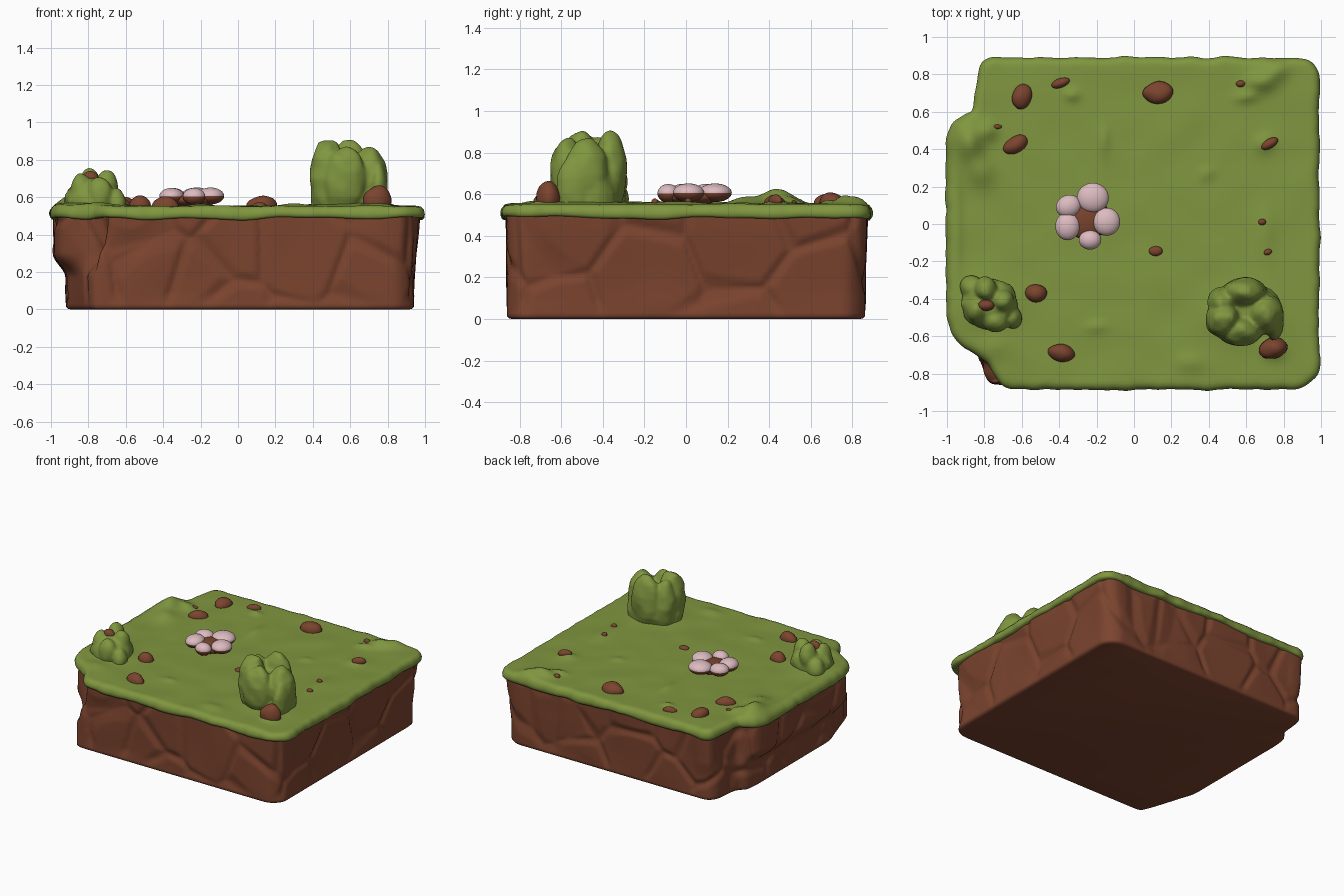
import bpy, bmesh, math
from mathutils import Vector, Matrix, noise

if "Cube" in bpy.data.objects:
    bpy.data.objects.remove(bpy.data.objects["Cube"])


def material(name, rgb):
    m = bpy.data.materials.new(name)
    m.diffuse_color = (*rgb, 1)
    m.use_nodes = True
    m.node_tree.nodes["Principled BSDF"].inputs["Base Color"].default_value = m.diffuse_color
    return m


GREEN = material("grass green", (0.215, 0.305, 0.05))
BROWN = material("earth brown", (0.20, 0.058, 0.028))
PINK = material("petal pink", (0.72, 0.50, 0.53))


def finish(name, bm, *mats):
    bmesh.ops.recalc_face_normals(bm, faces=bm.faces)
    for f in bm.faces:
        f.smooth = True
    me = bpy.data.meshes.new(name)
    bm.to_mesh(me)
    bm.free()
    for m in mats:
        me.materials.append(m)
    ob = bpy.data.objects.new(name, me)
    bpy.context.collection.objects.link(ob)
    return ob


def smoothstep(a, b, v):
    t = min(1, max(0, (v - a) / (b - a)))
    return t * t * (3 - 2 * t)


# Matching bottom and top outlines of the block, counter-clockwise
BOTTOM = [(-.77, -.86), (.86, -.86), (.94, -.79), (.94, .79), (.86, .86), (-.78, .86), (-.83, .80),
          (-.85, .60), (-.91, .55), (-.92, .45), (-.92, -.44), (-.88, -.55), (-.80, -.80)]
TOP = [(-.69, -.865), (.89, -.865), (.97, -.79), (.97, .81), (.91, .87), (-.80, .87), (-.82, .80),
       (-.835, .58), (-.95, .555), (-.985, .48), (-.985, -.48), (-.955, -.60), (-.74, -.76)]


def resample(poly):
    pts = []
    for i in range(len(poly)):
        a, b = Vector(TOP[i]), Vector(TOP[(i + 1) % len(TOP)])
        n = max(2, round((b - a).length / 0.016))
        p, q = Vector(poly[i]), Vector(poly[(i + 1) % len(poly)])
        pts += [p.lerp(q, k / n) for k in range(n)]
    for _ in range(8):
        pts = [(pts[i - 1] + pts[i] * 2 + pts[(i + 1) % len(pts)]) / 4 for i in range(len(pts))]
    return pts


low, top = resample(BOTTOM), resample(TOP)
N = len(top)


def normals(pts):
    out = []
    for i in range(N):
        t = (pts[(i + 2) % N] - pts[i - 2]).normalized()
        out.append(Vector((t.y, -t.x)))
    return out


def bridge(bm, rings):
    for a, b in zip(rings, rings[1:]):
        for i in range(N):
            j = (i + 1) % N
            bm.faces.new((a[i], a[j], b[j], b[i]))


# Dirt block with bulges and shallow cracks
def crack(p):
    d, _ = noise.voronoi(p * 2.6)
    return noise.noise(p * 4) * 0.010 - 0.018 * max(0, 1 - (d[1] - d[0]) / 0.14)


bm = bmesh.new()
norm = normals(top)
rings = []
for z, inset in [(0, .025), (.004, .01), (.014, 0)] + [(.03 + .48 * k / 32, 0) for k in range(33)]:
    ring = []
    for i in range(N):
        left = top[i].x < -0.7
        t = smoothstep(.17, .30, z) if left else smoothstep(.1, .55, z)
        p = low[i].lerp(top[i], t)
        d = crack(Vector((p.x, p.y, z * 0.8))) * smoothstep(0, .1, z) - inset
        p = p + norm[i] * d
        ring.append(bm.verts.new((p.x, p.y, z)))
    rings.append(ring)
bridge(bm, rings)
bm.faces.new(rings[0])
bm.faces.new(rings[-1])
finish("dirt_block", bm, BROWN)

# Grass cap: rolled rim, then rings running in to the middle
# Mounds as x, y, radius x, radius y, height
MOUNDS = [(-.88, .44, .07, .10, .075), (-.82, .28, .07, .08, .03), (-.78, .50, .05, .05, .03),
          (.68, .76, .08, .05, .04), (.76, .82, .06, .05, .03), (.60, .68, .06, .03, .02),
          (-.78, -.43, .16, .16, .03), (.62, -.50, .17, .15, .025), (.74, -.67, .06, .05, .03),
          (-.95, 0, .03, .4, .015), (-.75, -.66, .08, .06, .015), (.70, .43, .05, .05, .02),
          (.70, -.05, .05, .15, .012), (-.33, .69, .04, .03, .02), (.39, .27, .04, .04, .012),
          (-.20, -.55, .06, .03, .012), (-.16, .45, .03, .08, .012), (.30, -.74, .08, .05, .015)]


def ground(x, y):
    h = 0.553 + 0.006 * noise.noise(Vector((x * 5, y * 5, 3)))
    for mx, my, rx, ry, mh in MOUNDS:
        h += mh * math.exp(-((x - mx) / rx) ** 2 - ((y - my) / ry) ** 2)
    return h


bm = bmesh.new()
rings = []
RIM = [(-.02, .0), (.010, -.004), (.019, .15), (.021, .4), (.015, .7), (.002, .92), (-.018, 1.0)]
for off, f in RIM:
    ring = []
    for i in range(N):
        q = Vector((top[i].x, top[i].y, 0))
        wob = .010 * noise.noise(q * 9) + .004 * noise.noise(q * 20)
        p = top[i] + norm[i] * (off + wob)
        z0 = .487 + .02 * noise.noise(q * 4 + Vector((0, 0, 7)))
        ring.append(bm.verts.new((p.x, p.y, z0 + (ground(p.x, p.y) - z0) * f)))
    rings.append(ring)
edge = [v.co.copy() for v in rings[-1]]
for k in range(1, 45):
    s = 1 - k / 45
    rings.append([bm.verts.new((c.x * s, c.y * s, ground(c.x * s, c.y * s))) for c in edge])
bridge(bm, rings)
bm.faces.new(rings[-1])
finish("grass_cap", bm, GREEN)


# Ellipsoids given as x, y, z, radius x, radius y, radius z, turn in degrees
def blobs(name, items, *mats, segs=24, rough=0.0):
    bm = bmesh.new()
    for x, y, z, rx, ry, rz, turn in items:
        m = (Matrix.Translation((x, y, z)) @ Matrix.Rotation(math.radians(turn), 4, 'Z')
             @ Matrix.Diagonal((rx, ry, rz, 1)))
        vs = bmesh.ops.create_uvsphere(bm, u_segments=segs, v_segments=segs // 2, radius=1, matrix=m)["verts"]
        c = Vector((x, y, z))
        for v in vs:
            v.co = c + (v.co - c) * (1 + rough * noise.noise(v.co * 14))
    return finish(name, bm, *mats)


def bush(name, items):
    ob = blobs(name, items, GREEN, rough=0.12)
    r = ob.modifiers.new("merge", 'REMESH')
    r.mode = 'VOXEL'
    r.voxel_size = 0.011
    r.use_smooth_shade = True
    s = ob.modifiers.new("soften", 'SMOOTH')
    s.iterations = 3


# Bushes
bush("tall_bush", [
    (.59, -.46, .60, .205, .15, .20, 0), (.48, -.51, .70, .10, .10, .21, 0),
    (.57, -.57, .69, .12, .085, .18, 0), (.59, -.365, .71, .12, .08, .20, 0),
    (.70, -.48, .69, .10, .11, .18, 0), (.47, -.42, .68, .08, .08, .20, 0),
    (.75, -.53, .64, .05, .09, .15, 0)])
bush("small_bush", [
    (-.77, -.43, .58, .155, .14, .12, 0), (-.79, -.35, .65, .06, .07, .11, 20),
    (-.70, -.41, .64, .06, .06, .11, 0), (-.84, -.46, .62, .06, .07, .11, 0),
    (-.74, -.52, .61, .07, .06, .10, 0), (-.87, -.34, .58, .06, .07, .08, 0),
    (-.65, -.50, .57, .05, .06, .08, 0)])

# Loose stones: x, y, radius x, radius y, height above ground, turn
STONES = [(-.60, .68, .052, .068, .05, -20), (-.39, .755, .05, .025, .03, 20), (.13, .70, .083, .06, .06, 0),
          (-.635, .425, .07, .045, .045, 30), (-.73, .52, .025, .012, .012, 0), (.57, .75, .025, .018, .02, 0),
          (.725, .43, .05, .026, .03, 30), (.685, .01, .02, .016, .018, 0), (.715, -.15, .022, .016, .018, 20),
          (.115, -.145, .036, .026, .02, 0), (-.525, -.37, .056, .048, .055, 0),
          (-.385, -.69, .073, .046, .05, -10), (.745, -.665, .08, .055, .075, 15)]
blobs("stones", [(x, y, ground(x, y), rx, ry, h, t) for x, y, rx, ry, h, t in STONES],
      BROWN, rough=0.15)
blobs("bush_stone", [(-.79, -.435, .70, .045, .03, .04, 0)], BROWN)

# Flower: petals are pink above and brown below
flower = blobs("flower_petals", [
    (-.22, .14, .607, .085, .08, .045, 0), (-.147, .012, .607, .073, .075, .045, 0),
    (-.235, -.085, .604, .06, .052, .045, 0), (-.355, -.012, .605, .066, .075, .045, 0),
    (-.35, .095, .605, .068, .06, .045, 20)], PINK, BROWN, segs=32)
for f in flower.data.polygons:
    if f.center.z < 0.607:
        f.material_index = 1
blobs("flower_centre", [(-.25, .035, .585, .12, .12, .04, 0)], BROWN)
